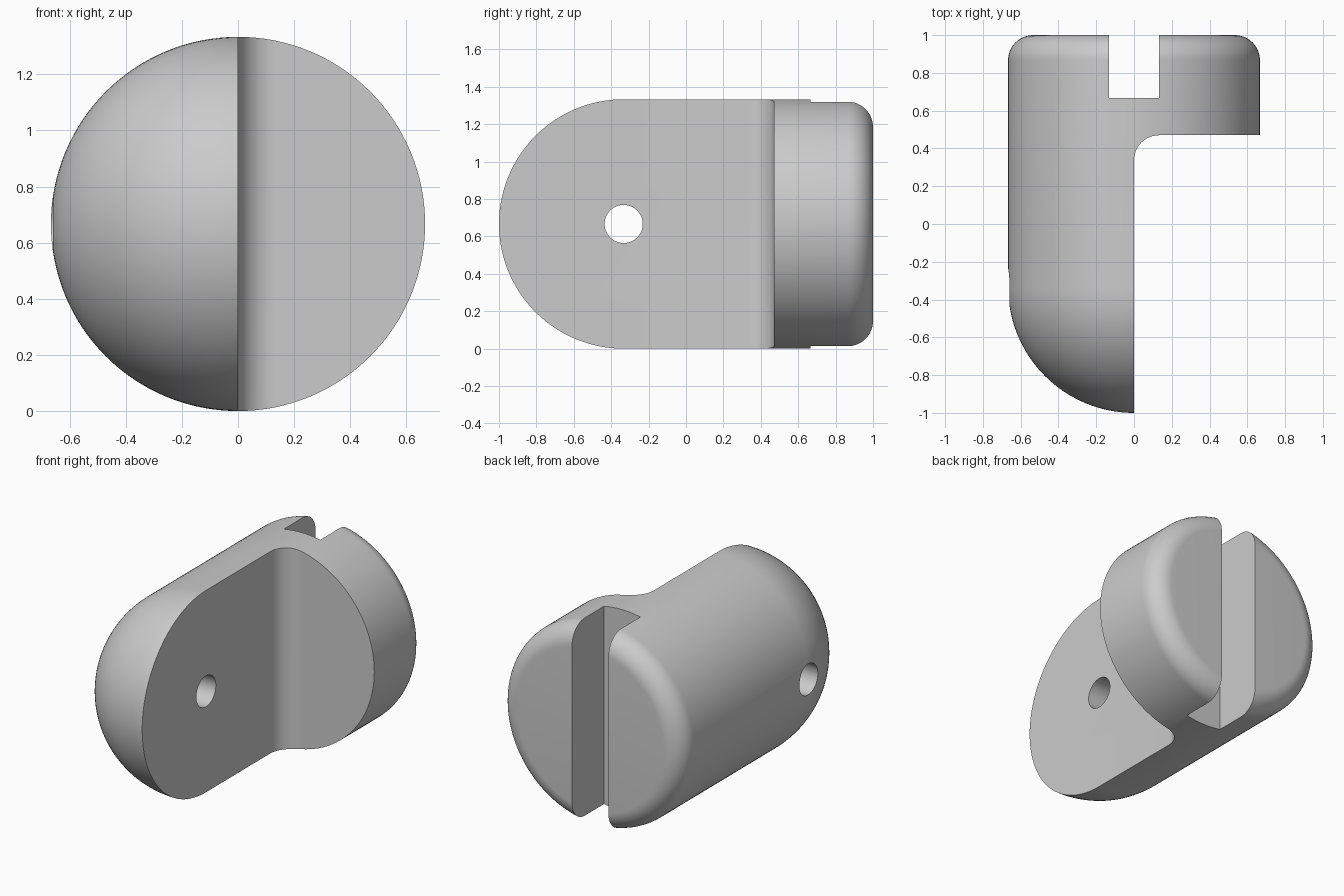
import bpy, bmesh
from math import sin, cos, pi, radians
from mathutils import Matrix, Vector

cube = bpy.data.objects.get("Cube")
if cube:
    bpy.data.objects.remove(cube, do_unlink=True)

R = 2 / 3          # body radius, also the height of its axis
FILLET = 0.133     # rear rim and inner corner rounding
SLOT = 0.133       # half width of the rear slot
STEP_Y = 0.47      # front face of the rear head
SEGMENTS = 128


def arc(cx, cy, r, start, end, steps):
    angles = [radians(start + (end - start) * i / steps) for i in range(steps + 1)]
    return [(cx + r * cos(a), cy + r * sin(a)) for a in angles]


def add_object(name, bm):
    bmesh.ops.recalc_face_normals(bm, faces=bm.faces)
    mesh = bpy.data.meshes.new(name)
    bm.to_mesh(mesh)
    bm.free()
    obj = bpy.data.objects.new(name, mesh)
    bpy.context.collection.objects.link(obj)
    return obj


def lathe(name, profile):
    """Spin (radius, y) points around the lengthwise axis."""
    bm = bmesh.new()
    verts = [bm.verts.new((r, y, 0)) for r, y in profile]
    edges = [bm.edges.new(pair) for pair in zip(verts, verts[1:])]
    bmesh.ops.spin(bm, geom=verts + edges, axis=(0, 1, 0), cent=(0, 0, 0),
                   angle=2 * pi, steps=SEGMENTS, use_merge=True)
    bmesh.ops.remove_doubles(bm, verts=bm.verts, dist=1e-5)
    # close the flat rear end
    rim = [e for e in bm.edges if e.is_boundary]
    bmesh.ops.contextual_create(bm, geom=rim)
    bmesh.ops.translate(bm, verts=bm.verts, vec=(0, 0, R))
    return add_object(name, bm)


def prism(name, outline):
    """Extrude an (x, y) outline upward past the whole body."""
    bm = bmesh.new()
    face = bm.faces.new([bm.verts.new((x, y, -0.5)) for x, y in outline])
    top = bmesh.ops.extrude_face_region(bm, geom=[face])["geom"]
    bmesh.ops.translate(bm, vec=(0, 0, 2.5),
                        verts=[v for v in top if isinstance(v, bmesh.types.BMVert)])
    return add_object(name, bm)


# Round-nosed body with a rounded rear rim
nose = arc(0, -1 + R, R, -90, 0, 32)
nose[0] = (0, -1)
rim = arc(R - FILLET, 1 - FILLET, FILLET, 0, 90, 12)
body = lathe("clevis_body", nose + rim)

# Half-side cutaway with a filleted inner corner
corner = arc(FILLET, STEP_Y - FILLET, FILLET, 180, 90, 12)
cutaway = prism("cutaway_cutter", [(0, -1.5)] + corner + [(1, STEP_Y), (1, -1.5)])

# Rear slot
slot = prism("slot_cutter", [(-SLOT, R), (SLOT, R), (SLOT, 1.5), (-SLOT, 1.5)])

# Cross pin hole
bm = bmesh.new()
bmesh.ops.create_cone(bm, cap_ends=True, segments=48, radius1=0.102, radius2=0.102, depth=3,
                      matrix=Matrix.Translation(Vector((0, R - 1, R))) @ Matrix.Rotation(pi / 2, 4, "Y"))
hole = add_object("pin_hole_cutter", bm)

# Single grey finish
grey = bpy.data.materials.new("plain_grey")
grey.use_nodes = True
colour = (0.6, 0.6, 0.6, 1)
grey.diffuse_color = colour
grey.node_tree.nodes["Principled BSDF"].inputs["Base Color"].default_value = colour
body.data.materials.append(grey)

# Cut, then discard the cutters
bpy.ops.object.select_all(action="DESELECT")
body.select_set(True)
bpy.context.view_layer.objects.active = body
for cutter in (cutaway, slot, hole):
    cutter.hide_render = True
    mod = body.modifiers.new(cutter.name, "BOOLEAN")
    mod.operation = "DIFFERENCE"
    mod.solver = "EXACT"
    mod.object = cutter
    bpy.ops.object.modifier_apply(modifier=mod.name)
    bpy.data.objects.remove(cutter, do_unlink=True)

bpy.ops.object.shade_smooth_by_angle(angle=radians(30))
